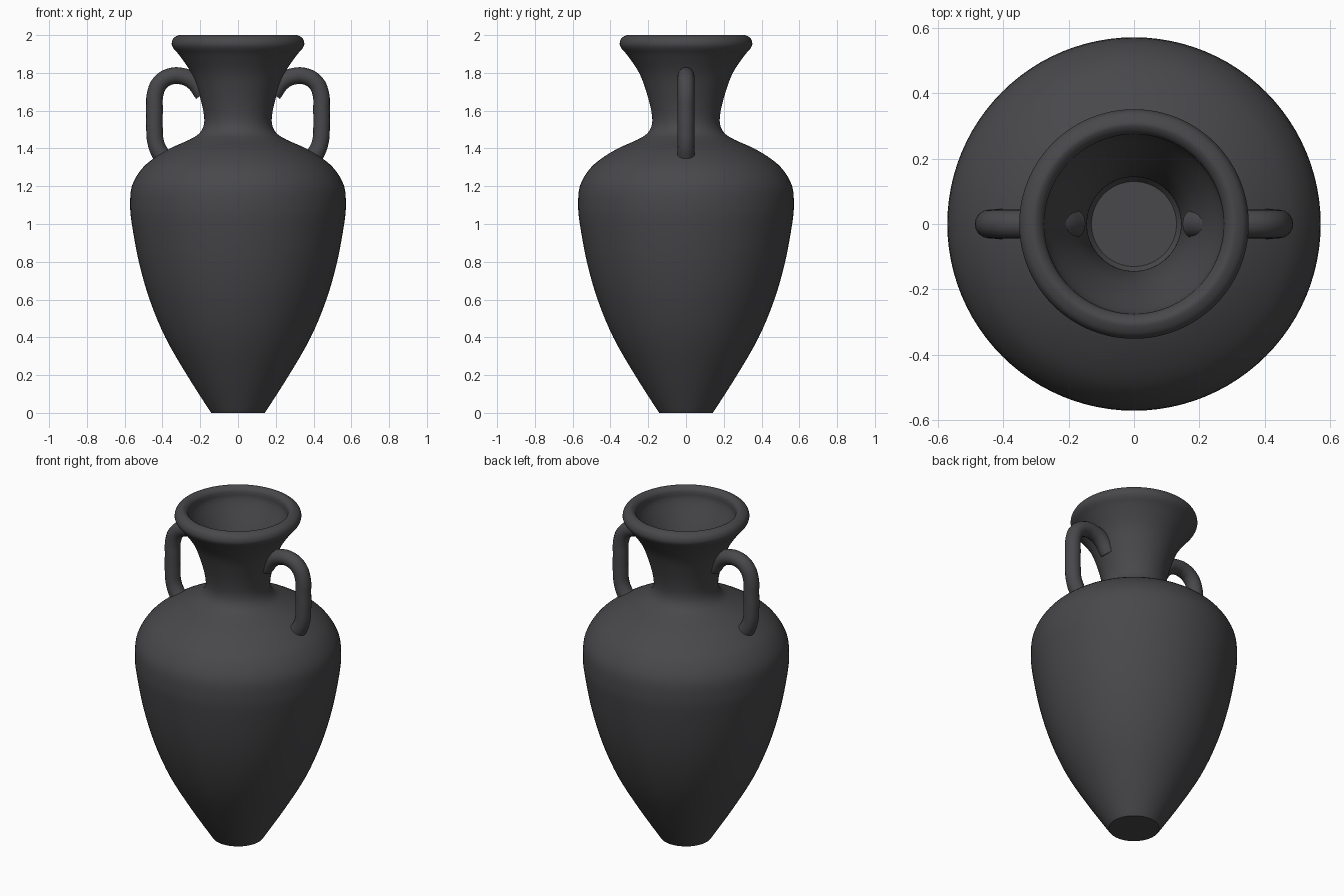
import bpy, bmesh, math
from mathutils import Vector

if "Cube" in bpy.data.objects:
    bpy.data.objects.remove(bpy.data.objects["Cube"])

SEGMENTS = 96

clay = bpy.data.materials.new("dark_clay")
clay.diffuse_color = (0.065, 0.065, 0.07, 1)
clay.use_nodes = True
clay.node_tree.nodes["Principled BSDF"].inputs["Base Color"].default_value = clay.diffuse_color


def smooth_path(pts, steps=4):
    """Catmull-Rom curve through 2D points."""
    p = [Vector(q) for q in pts]
    p = [2 * p[0] - p[1]] + p + [2 * p[-1] - p[-2]]
    out = []
    for a, b, c, d in zip(p, p[1:], p[2:], p[3:]):
        for i in range(steps):
            t = i / steps
            out.append(0.5 * (2 * b + (c - a) * t + (2 * a - 5 * b + 4 * c - d) * t * t
                              + (3 * b - a - 3 * c + d) * t ** 3))
    return out + [p[-2]]


def lathe(name, profile):
    bm = bmesh.new()
    rings = []
    for r, z in profile:
        if r < 1e-5:
            rings.append([bm.verts.new((0, 0, z))] * SEGMENTS)
        else:
            rings.append([bm.verts.new((r * math.cos(2 * math.pi * i / SEGMENTS),
                                        r * math.sin(2 * math.pi * i / SEGMENTS), z))
                          for i in range(SEGMENTS)])
    for lo, hi in zip(rings, rings[1:]):
        for i in range(SEGMENTS):
            j = (i + 1) % SEGMENTS
            bm.faces.new(dict.fromkeys((lo[i], lo[j], hi[j], hi[i])))
    bmesh.ops.recalc_face_normals(bm, faces=bm.faces)
    mesh = bpy.data.meshes.new(name)
    bm.to_mesh(mesh)
    bm.free()
    obj = bpy.data.objects.new(name, mesh)
    bpy.context.collection.objects.link(obj)
    return obj


# Vase: outer wall from foot to lip, then the hollow inside back to the floor
outer = [(0.14, 0), (0.155, 0.02), (0.27, 0.2), (0.385, 0.4), (0.468, 0.6), (0.525, 0.8),
         (0.562, 1.0), (0.571, 1.1), (0.562, 1.2), (0.515, 1.285), (0.45, 1.345),
         (0.36, 1.4), (0.26, 1.445), (0.205, 1.48), (0.18, 1.53), (0.184, 1.6),
         (0.21, 1.7), (0.248, 1.8), (0.308, 1.89), (0.342, 1.93), (0.351, 1.957),
         (0.34, 1.985), (0.312, 2.0)]
inner = [(0.295, 1.997), (0.28, 1.983), (0.275, 1.965), (0.268, 1.92), (0.212, 1.8),
         (0.172, 1.7), (0.149, 1.6), (0.145, 1.53), (0.165, 1.47), (0.24, 1.41),
         (0.34, 1.365), (0.43, 1.31), (0.51, 1.21), (0.53, 1.1), (0.485, 0.8),
         (0.345, 0.4), (0.23, 0.2), (0.13, 0.05)]
vase = lathe("vase_body", [(0, 0)] + [tuple(v) for v in smooth_path(outer + inner)] + [(0, 0.05)])


# Handles: rounded tube from neck to shoulder, widened slightly at the joints
path = [(0.185, 1.69, 1.05), (0.235, 1.755, 1.05), (0.295, 1.782, 1), (0.355, 1.782, 1),
        (0.41, 1.75, 1), (0.438, 1.69, 1), (0.442, 1.6, 1), (0.442, 1.5, 1),
        (0.435, 1.43, 1), (0.412, 1.375, 1.05), (0.385, 1.34, 1.2)]


def handle(name, side):
    curve = bpy.data.curves.new(name, 'CURVE')
    curve.dimensions = '3D'
    curve.bevel_depth = 0.044
    curve.bevel_resolution = 6
    curve.resolution_u = 6
    curve.use_fill_caps = True
    spline = curve.splines.new('BEZIER')
    spline.bezier_points.add(len(path) - 1)
    for bp, (x, z, rad) in zip(spline.bezier_points, path):
        bp.co = (side * x, 0, z)
        bp.radius = rad
        bp.handle_left_type = bp.handle_right_type = 'AUTO'
    obj = bpy.data.objects.new(name, curve)
    bpy.context.collection.objects.link(obj)
    bpy.ops.object.select_all(action='DESELECT')
    obj.select_set(True)
    bpy.context.view_layer.objects.active = obj
    bpy.ops.object.convert(target='MESH')
    return bpy.context.view_layer.objects.active


parts = [vase, handle("left_handle", -1), handle("right_handle", 1)]

for obj in parts:
    obj.data.materials.clear()
    obj.data.materials.append(clay)
    bpy.ops.object.select_all(action='DESELECT')
    obj.select_set(True)
    bpy.context.view_layer.objects.active = obj
    bpy.ops.object.shade_smooth_by_angle(angle=math.radians(40))
